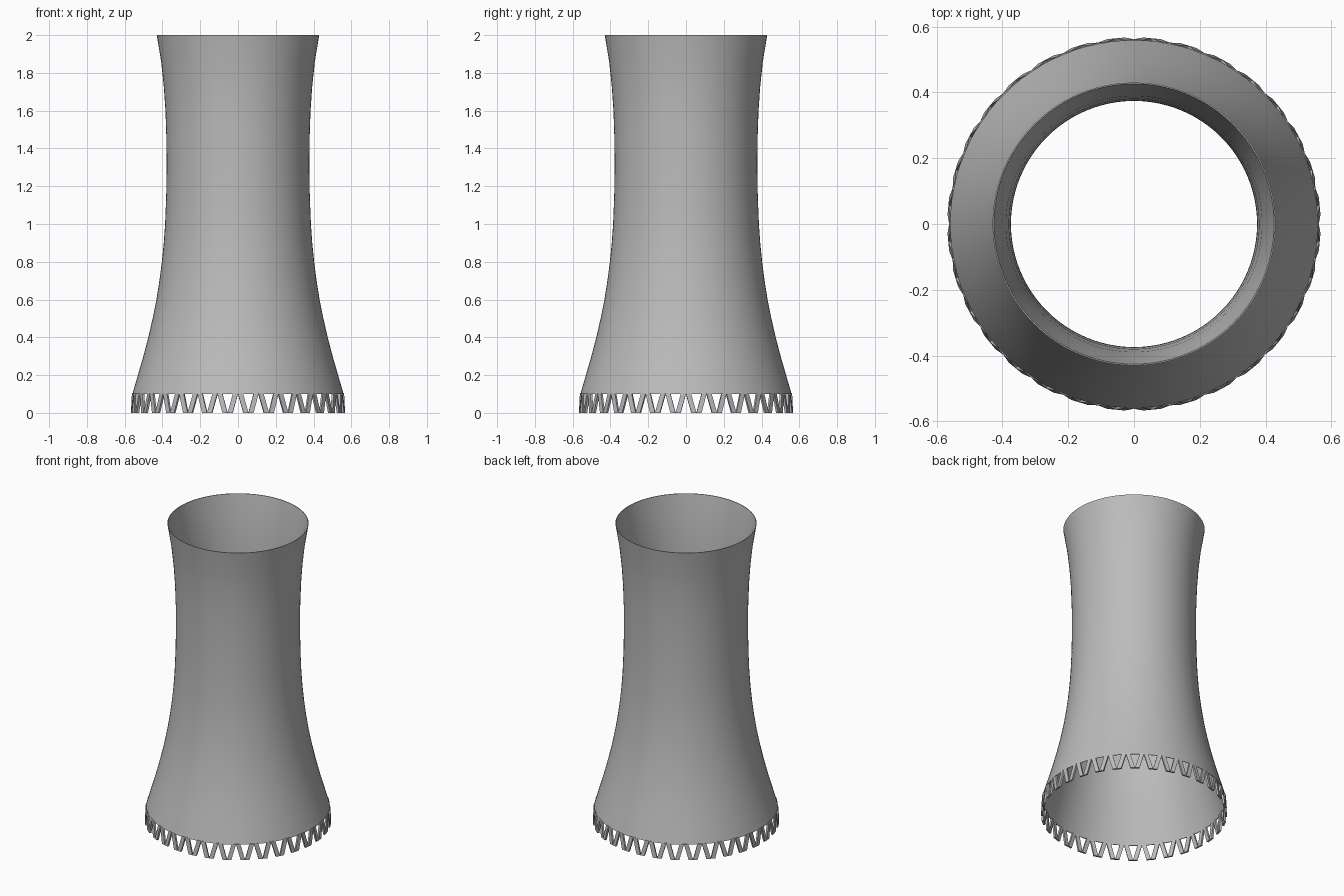
import bpy, bmesh, math
from mathutils import Vector

if "Cube" in bpy.data.objects:
    bpy.data.objects.remove(bpy.data.objects["Cube"])

SEG = 96
V_COUNT = 32
WALL = 0.004

concrete = bpy.data.materials.new("concrete grey")
concrete.diffuse_color = (0.5, 0.5, 0.5, 1)
concrete.use_nodes = True
concrete.node_tree.nodes["Principled BSDF"].inputs["Base Color"].default_value = concrete.diffuse_color


def finish(bm, name):
    bmesh.ops.recalc_face_normals(bm, faces=bm.faces)
    me = bpy.data.meshes.new(name)
    bm.to_mesh(me)
    bm.free()
    me.materials.append(concrete)
    ob = bpy.data.objects.new(name, me)
    bpy.context.collection.objects.link(ob)
    return ob


# Thin curved tower shell, lathed from outer and inner profiles
outer = [(0.559, 0.10), (0.530, 0.20), (0.501, 0.30), (0.475, 0.40), (0.452, 0.50),
         (0.432, 0.60), (0.416, 0.70), (0.403, 0.80), (0.393, 0.90), (0.386, 1.00),
         (0.380, 1.15), (0.378, 1.30), (0.379, 1.45), (0.384, 1.60), (0.393, 1.73),
         (0.407, 1.86), (0.430, 2.00)]
profile = outer + [(r - WALL, z) for r, z in reversed(outer)]
bm = bmesh.new()
rings = []
for r, z in profile:
    rings.append([bm.verts.new((r * math.cos(2 * math.pi * i / SEG),
                                r * math.sin(2 * math.pi * i / SEG), z))
                  for i in range(SEG)])
for k in range(len(rings)):
    a, b = rings[k], rings[(k + 1) % len(rings)]
    for i in range(SEG):
        j = (i + 1) % SEG
        bm.faces.new((a[i], a[j], b[j], b[i]))
shell = finish(bm, "tower_shell")
bpy.context.view_layer.objects.active = shell
shell.select_set(True)
bpy.ops.object.shade_smooth_by_angle(angle=math.radians(35))

# Ring of V-shaped support legs under the shell
bm = bmesh.new()
HALF_W, HALF_D = 0.0135, 0.006


def strut(angle, side):
    radial = Vector((math.cos(angle), math.sin(angle), 0))
    tangent = Vector((-math.sin(angle), math.cos(angle), 0))
    ends = []
    for r, offset, z in ((0.561, 0.0135, 0.0), (0.553, 0.042, 0.104)):
        centre = radial * r + tangent * offset * side + Vector((0, 0, z))
        ends.append([bm.verts.new(centre + tangent * u * HALF_W + radial * v * HALF_D)
                     for u, v in ((-1, -1), (1, -1), (1, 1), (-1, 1))])
    low, high = ends
    bm.faces.new(low)
    bm.faces.new(high)
    for i in range(4):
        j = (i + 1) % 4
        bm.faces.new((low[i], low[j], high[j], high[i]))


for n in range(V_COUNT):
    for side in (-1, 1):
        strut(2 * math.pi * (n + 0.5) / V_COUNT, side)
finish(bm, "support_legs")
